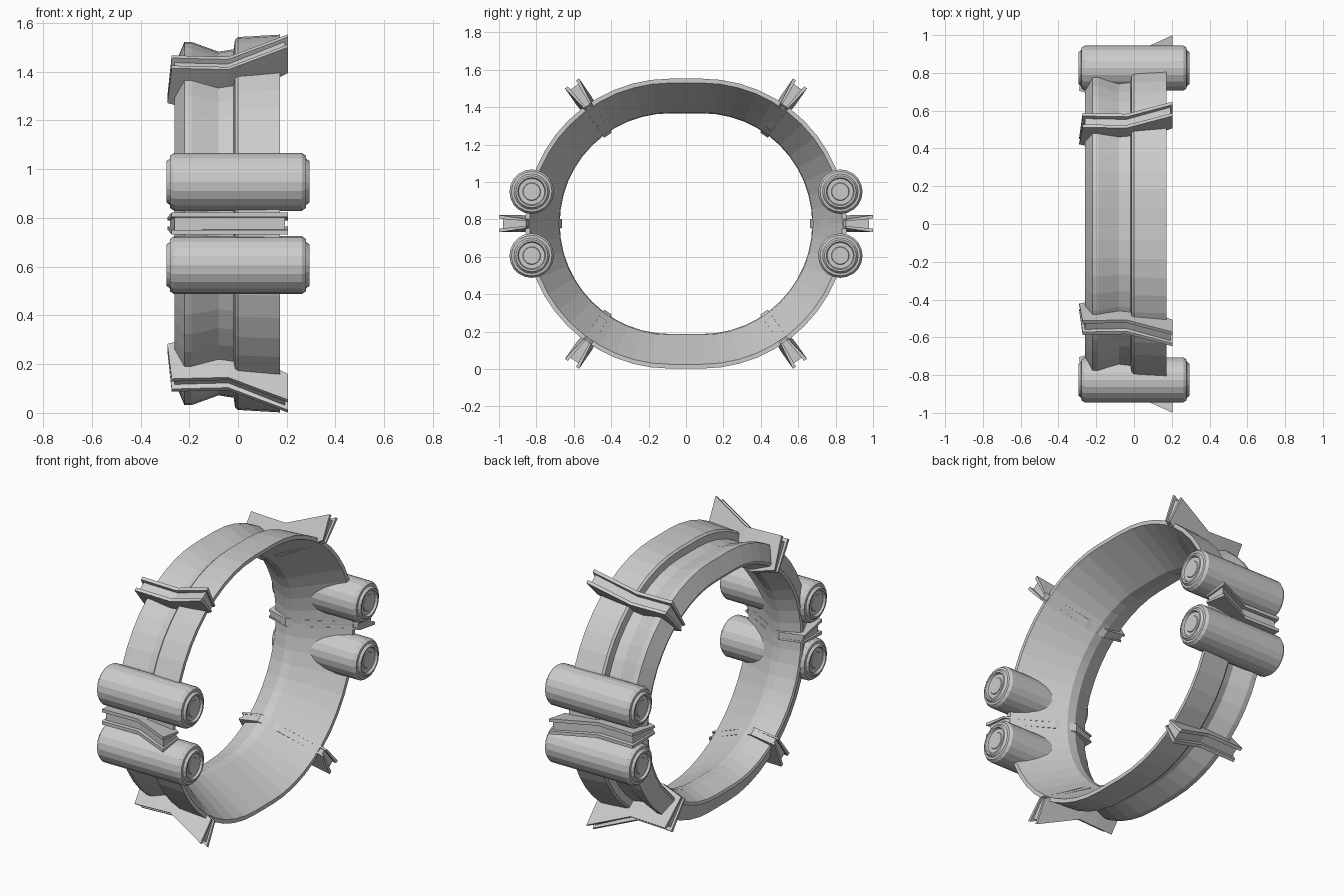
import bpy, bmesh
from math import sin, cos, pi, radians

if "Cube" in bpy.data.objects:
    bpy.data.objects.remove(bpy.data.objects["Cube"])

CZ = 0.777      # height of the ring axis
SHIFT = 0.085   # the ring is two half circles pulled apart along y


def make(name, sections, close_sections=False):
    """Skin a list of closed cross-sections into a solid."""
    bm = bmesh.new()
    rows = [[bm.verts.new(p) for p in s] for s in sections]
    n = len(rows[0])
    count = len(rows) if close_sections else len(rows) - 1
    for i in range(count):
        a, b = rows[i], rows[(i + 1) % len(rows)]
        for j in range(n):
            k = (j + 1) % n
            bm.faces.new((a[j], a[k], b[k], b[j]))
    if not close_sections:
        bm.faces.new(rows[0][::-1])
        bm.faces.new(rows[-1])
    bmesh.ops.recalc_face_normals(bm, faces=bm.faces)
    me = bpy.data.meshes.new(name)
    bm.to_mesh(me)
    bm.free()
    ob = bpy.data.objects.new(name, me)
    bpy.context.collection.objects.link(ob)
    return ob


# Flared ring: (x, radius) profile swept round the stretched circle
profile = [(0.173, 0.775), (0.0, 0.765), (-0.012, 0.755), (-0.018, 0.715),
           (-0.08, 0.705), (-0.19, 0.745), (-0.22, 0.745), (-0.26, 0.65),
           (-0.255, 0.635), (-0.15, 0.59), (-0.10, 0.595), (0.173, 0.752)]
sections = []
for side in (1, -1):
    for i in range(25):
        a = -pi / 2 + pi * i / 24 + (0 if side == 1 else pi)
        r_dir = (cos(a), sin(a))
        sections.append([(x, side * SHIFT + r * r_dir[0], CZ + r * r_dir[1])
                         for x, r in profile])
make("ring_band", sections, True)

# Clamp ribs: two diverging flanges with a slightly recessed core between them
# each station: inner x, outer x, inner radius, outer radius
stations = [(-0.29, -0.272, 0.62, 0.81),
            (-0.15, -0.15, 0.578, 0.806),
            (-0.04, -0.04, 0.625, 0.803),
            (0.205, 0.205, 0.77, 0.915)]


def rib_slab(name, side, angle, inner, outer, drop=0.0, ends=0.0):
    """Slab between thickness limits given at the inner and outer edges."""
    ca, sa = cos(angle), sin(angle)
    secs = []
    for i, (xi, xo, ri, ro) in enumerate(stations):
        dx = ends if i == 0 else -ends if i == len(stations) - 1 else 0
        ro -= drop
        pts = [(xi + dx, ri, inner[0]), (xo + dx, ro, outer[0]),
               (xo + dx, ro, outer[1]), (xi + dx, ri, inner[1])]
        secs.append([(x, side * (SHIFT + r * ca - t * sa), CZ + r * sa + t * ca)
                     for x, r, t in pts])
    make(name, secs)


def rib(side, angle):
    rib_slab("clamp_flange", side, angle, (0.013, 0.024), (0.027, 0.046))
    rib_slab("clamp_flange", side, angle, (-0.024, -0.013), (-0.046, -0.027))
    rib_slab("clamp_core", side, angle, (-0.013, 0.013), (-0.027, 0.027), 0.022, 0.012)


# Capsule tanks: lathed profile with stepped end caps
half = [(0.284, 0.03), (0.284, 0.045), (0.28, 0.048), (0.28, 0.07), (0.293, 0.075),
        (0.293, 0.085), (0.28, 0.095), (0.278, 0.108), (0.262, 0.119)]
tank = half + [(-x, r) for x, r in reversed(half)]


def canister(y, z):
    secs = [[(x, y + r * cos(2 * pi * i / 20), z + r * sin(2 * pi * i / 20))
             for i in range(20)] for x, r in tank]
    make("canister", secs)


for side in (1, -1):
    for deg in (-55, 0, 55):
        rib(side, radians(deg))
    for dz in (-0.171, 0.171):
        canister(side * 0.825, CZ + dz)
